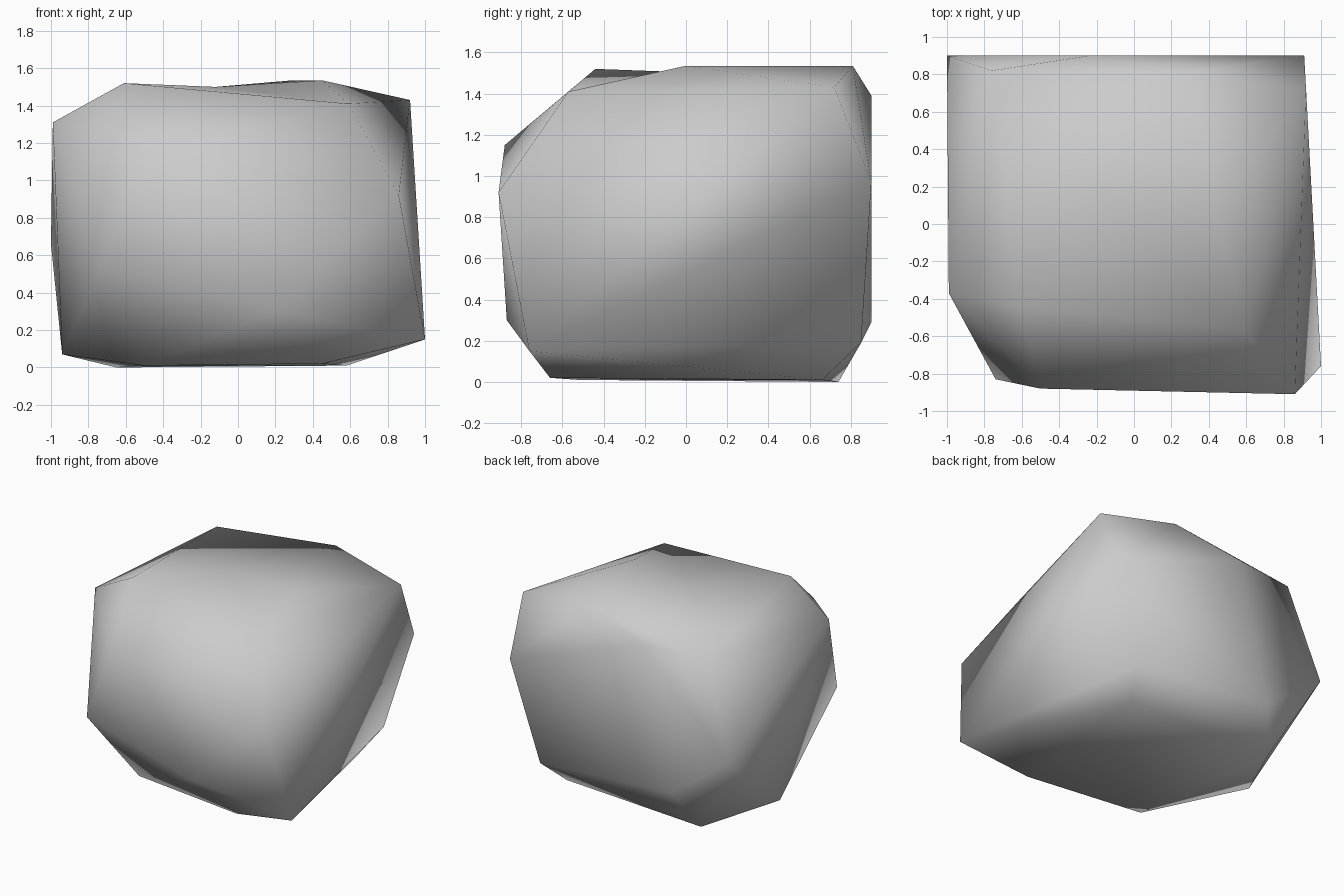
import bpy
import bmesh
from mathutils import Vector

default_cube = bpy.data.objects.get("Cube")
if default_cube:
    bpy.data.objects.remove(default_cube, do_unlink=True)


def make_material(name, colour):
    """Create one flat colour for viewport and render."""
    material = bpy.data.materials.new(name)
    material.use_nodes = True
    material.diffuse_color = colour
    material.node_tree.nodes["Principled BSDF"].inputs["Base Color"].default_value = colour
    return material


# Corners of the boulder, grouped by where they sit
crown = [(0.59, -0.57, 1.41), (-0.61, -0.44, 1.52), (0.45, 0, 1.535),
         (0.29, 0.81, 1.535), (-0.76, 0.82, 1.4)]
shoulders = [(0.92, 0.72, 1.43), (-0.24, 0.9, 1.39), (-0.99, -0.37, 1.31),
             (-0.5, -0.88, 1.15)]
waist = [(0.86, -0.91, 0.92), (0.91, 0.9, 0.97), (-1, 0.9, 0.66),
         (-0.74, -0.83, 0.53)]
skirt = [(0.2, -0.87, 0.3), (1, -0.76, 0.15), (0.68, 0.85, 0.19),
         (-0.5, 0.9, 0.29), (-0.94, 0.17, 0.07)]
base = [(0.45, -0.66, 0.02), (-0.5, -0.52, 0.01), (0.58, 0.66, 0.01),
        (-0.65, 0.74, 0)]
crown_dip = Vector((-0.12, 0.1, 1.5))

# Wrap the corners in a convex shell
shell = bmesh.new()
crown_verts = {shell.verts.new(point) for point in crown}
for point in shoulders + waist + skirt + base:
    shell.verts.new(point)
bmesh.ops.convex_hull(shell, input=list(shell.verts))

# Replace the flat crown with a fan that sinks to a shallow dip
crown_faces = [face for face in shell.faces if set(face.verts) <= crown_verts]
bmesh.ops.delete(shell, geom=crown_faces, context="FACES")
rim = [edge for edge in shell.edges if edge.is_boundary]
dip = shell.verts.new(crown_dip)
for edge in rim:
    shell.faces.new((*edge.verts, dip))
bmesh.ops.recalc_face_normals(shell, faces=list(shell.faces))

# Smooth stone surface
for face in shell.faces:
    face.smooth = True
mesh = bpy.data.meshes.new("boulder")
shell.to_mesh(mesh)
shell.free()
mesh.materials.append(make_material("stone grey", (0.6, 0.6, 0.6, 1)))
boulder = bpy.data.objects.new("boulder", mesh)
bpy.context.collection.objects.link(boulder)
